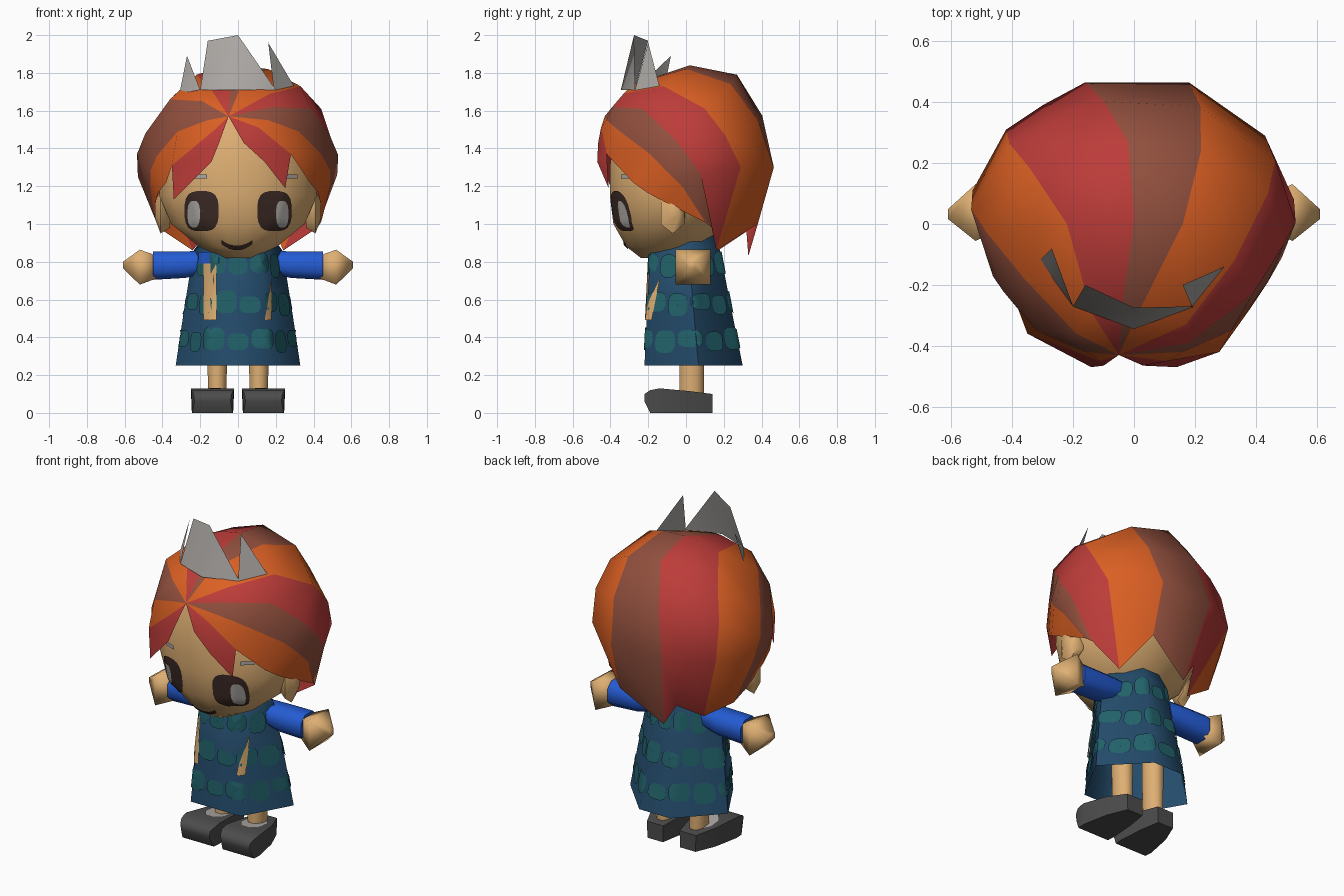
import bpy, bmesh, math
from mathutils import Vector
from mathutils.bvhtree import BVHTree

if "Cube" in bpy.data.objects:
    bpy.data.objects.remove(bpy.data.objects["Cube"])


def mat(name, r, g, b):
    m = bpy.data.materials.new(name)
    lin = [((c / 255 + 0.055) / 1.055) ** 2.4 for c in (r, g, b)]
    m.diffuse_color = (*lin, 1)
    m.use_nodes = True
    m.node_tree.nodes["Principled BSDF"].inputs["Base Color"].default_value = m.diffuse_color
    return m


SKIN = mat("skin", 222, 175, 115)
ORANGE = mat("hair orange", 218, 95, 35)
RED = mat("hair red", 188, 60, 57)
BROWN = mat("hair brown", 146, 80, 62)
BLUE = mat("sleeve blue", 36, 92, 212)
DRESS = mat("dress blue", 36, 76, 108)
TEAL = mat("dress teal", 33, 98, 106)
SHOE = mat("shoe grey", 76, 76, 76)
SILVER = mat("silver grey", 172, 168, 164)
DARK = mat("dark brown", 60, 42, 37)


def finish(name, bm, mats, angle=60):
    me = bpy.data.meshes.new(name)
    bm.to_mesh(me)
    bm.free()
    for m in mats:
        me.materials.append(m)
    ob = bpy.data.objects.new(name, me)
    bpy.context.collection.objects.link(ob)
    bpy.ops.object.select_all(action='DESELECT')
    ob.select_set(True)
    bpy.context.view_layer.objects.active = ob
    if angle:
        bpy.ops.object.shade_smooth_by_angle(angle=math.radians(angle))
    return ob


def ellipse(a0, a1, b0, b1, n, p=2.0):
    """Rounded outline between a0..a1 and b0..b1; larger p is squarer."""
    out = []
    for i in range(n):
        t = 2 * math.pi * (i + 0.5) / n
        c, s = math.cos(t), math.sin(t)
        c = math.copysign(abs(c) ** (2 / p), c)
        s = math.copysign(abs(s) ** (2 / p), s)
        out.append(((a0 + a1 + (a1 - a0) * c) / 2, (b0 + b1 + (b1 - b0) * s) / 2))
    return out


def loft(name, rings, material, caps=(True, True), angle=60):
    bm = bmesh.new()
    vs = [[bm.verts.new(p) for p in r] for r in rings]
    n = len(vs[0])
    for a, b in zip(vs, vs[1:]):
        for i in range(n):
            j = (i + 1) % n
            bm.faces.new((a[i], a[j], b[j], b[i]))
    if caps[0]:
        bm.faces.new(vs[0])
    if caps[1]:
        bm.faces.new(vs[-1])
    bmesh.ops.recalc_face_normals(bm, faces=bm.faces)
    return finish(name, bm, [material], angle)


def tree_of(ob):
    me = ob.data
    return BVHTree.FromPolygons([v.co for v in me.vertices], [tuple(p.vertices) for p in me.polygons])


def patch(bm, tree, rows, off=0.006):
    """Lay a grid of rays onto a surface as a thin painted plate."""
    grid = []
    for row in rows:
        line = []
        for o, d in row:
            co, no, _, _ = tree.ray_cast(Vector(o), Vector(d))
            if co is None:
                return
            if no.dot(Vector(d)) > 0:
                no = -no
            line.append((bm.verts.new(co + no * off), no))
        grid.append(line)
    for a, b in zip(grid, grid[1:]):
        for i in range(len(a) - 1):
            f = bm.faces.new((a[i][0], a[i + 1][0], b[i + 1][0], b[i][0]))
            f.normal_update()
            if f.normal.dot(a[i][1] + b[i + 1][1]) < 0:
                f.normal_flip()


def front(x, z):
    return (x, -2, z), (0, 1, 0)


def around(phi, z):
    c, s = math.cos(phi), math.sin(phi)
    return (2 * c, 0.02 + 2 * s, z), (-c, -s, 0)


def disc(ray, cu, cv, ru, rv, n=16, p=2.6):
    rows = []
    for k in (0.02, 0.35, 0.7, 1):
        pts = ellipse(cu - ru * k, cu + ru * k, cv - rv * k, cv + rv * k, n, p)
        rows.append([ray(u, v) for u, v in pts + pts[:1]])
    return rows


# Head: z, half width, front y, back y
HEAD = [(.82, .08, -.24, -.05), (.88, .21, -.32, .10), (1.0, .36, -.39, .20), (1.15, .425, -.41, .30),
        (1.3, .42, -.41, .30), (1.5, .35, -.385, .25), (1.6, .2, -.34, .15)]
head = loft("head", [[(x, y, z) for x, y in ellipse(-w, w, a, b, 16)] for z, w, a, b in HEAD], SKIN)
head_tree = tree_of(head)

# Face details
eyes, shine, mouth, lids = (bmesh.new() for _ in range(4))
for s in (-1, 1):
    patch(eyes, head_tree, disc(front, s * .19, 1.07, .09, .105, 20, 3))
    patch(shine, head_tree, disc(front, s * .23, 1.055, .032, .07), .009)
for xs in ((-.23, -.195, -.16), (.25, .28, .31)):
    patch(lids, head_tree, [[front(x, z) for x in xs] for z in (1.24, 1.262)], .009)
smile = [(-.085 + .16 * i / 8, .878 + .03 * ((i - 4) / 4) ** 2) for i in range(9)]
patch(mouth, head_tree, [[front(x, z + h) for x, z in smile] for h in (-.012, .01)])
finish("eyes", eyes, [DARK])
finish("eye_highlights", shine, [SILVER])
finish("eyelids", lids, [SILVER])
finish("mouth", mouth, [DARK])

# Hair: stripes fan from the parting and sweep over to the nape
PART = (-.05, -.43, 1.57)
SIDE = [[(.11, -.45, 1.51), (.28, -.42, 1.37), (.38, -.28, 1.22), (.435, -.12, 1.12), (.44, .06, 1.03)],
        [(.16, -.42, 1.55), (.32, -.35, 1.49), (.44, -.19, 1.37), (.49, -.02, 1.2), (.44, .10, 1.01)],
        [(.18, -.39, 1.62), (.39, -.23, 1.61), (.49, -.07, 1.46), (.525, .08, 1.26), (.42, .14, .98)]]
TOP = [[(.17, -.33, 1.69), (.33, -.12, 1.73), (.44, .10, 1.61), (.43, .29, 1.30), (.24, .16, .86)],
       [(.02, -.28, 1.74), (.16, 0, 1.82), (.22, .24, 1.74), (.18, .465, 1.30), (.18, .38, 1.0)],
       [(-.04, -.28, 1.74), (0, .02, 1.84), (-.02, .27, 1.79), (-.16, .465, 1.30), (-.08, .33, .83)],
       [(-.08, -.28, 1.73), (-.11, .01, 1.825), (-.19, .23, 1.745), (-.30, .39, 1.30), (-.16, .32, .96)],
       [(-.14, -.29, 1.71), (-.22, 0, 1.79), (-.34, .18, 1.68), (-.42, .31, 1.30), (-.24, .17, .86)]]
mirror = [[(-x, y, z) for x, y, z in c] for c in reversed(SIDE)]
# The left side is swept a little differently
mirror[0][:4] = [(-.19, -.36, 1.65), (-.36, -.18, 1.66), (-.49, -.02, 1.48), (-.53, .11, 1.25)]
mirror[1][2:] = [(-.43, -.22, 1.36), (-.465, -.11, 1.2), (-.44, .07, 1.03)]
mirror[2][1] = (-.35, -.36, 1.31)
COLOURS = [0, 2, 1, 0, 2, 1, 1, 0, 2, 0]  # orange, red, brown index per stripe
CENTRE = Vector((0, 0, 1.25))


def rounded(c):
    """Bulge a long strand with one extra outward point."""
    a, b = Vector(c[2]), Vector(c[3])
    mid = CENTRE + ((a + b) / 2 - CENTRE) * (1 + .18 * (a - b).length)
    return c[:3] + [mid] + c[3:]


bm = bmesh.new()
pole = bm.verts.new(PART)
curves = [[bm.verts.new(p) for p in rounded(c)] for c in SIDE + TOP + mirror]


def hair_face(verts, colour):
    f = bm.faces.new(verts)
    f.material_index = colour
    f.normal_update()
    if f.normal.dot(f.calc_center_median() - CENTRE) < 0:
        f.normal_flip()


for a, b, c in zip(curves, curves[1:], COLOURS):
    hair_face((pole, a[0], b[0]), c)
    for i in range(5):
        hair_face((a[i], a[i + 1], b[i + 1], b[i]), c)
# Fringe locks either side of the parting
for s, edge, tip in ((1, curves[0], (.25, -.41, 1.19)), (-1, curves[-1], (-.34, -.36, 1.13))):
    p = bm.verts.new((.03 if s > 0 else -.10, -.465, 1.43))
    q = bm.verts.new((s * .14, -.47, 1.33))
    t = bm.verts.new(tip)
    hair_face((pole, p, edge[0]), 1)
    hair_face((p, q, edge[1], edge[0]), 1)
    hair_face((q, t, edge[1]), 1)
finish("hair", bm, [ORANGE, RED, BROWN])

# Crown: thin pointed plates
bm = bmesh.new()
for poly in ([(-.31, -.12, 1.69), (-.2, -.27, 1.71), (-.27, -.08, 1.89)],
             [(-.2, -.27, 1.71), (0, -.345, 1.71), (0, -.275, 2.0), (-.16, -.2, 1.97)],
             [(0, -.345, 1.71), (.2, -.27, 1.71), (0, -.275, 2.0)],
             [(.19, -.27, 1.71), (.32, -.13, 1.69), (.16, -.2, 1.96)]):
    bm.faces.new([bm.verts.new(p) for p in poly])
bmesh.ops.remove_doubles(bm, verts=bm.verts, dist=.001)
finish("crown", bm, [SILVER])

# Dress: six-sided gown, open at the hem
PLAN = [(-.5, 0), (.52, 0), (1, .55), (.32, 1), (-.32, 1), (-1, .55)]
GOWN = [(.25, .33, -.22, .30), (.55, .285, -.205, .24), (.86, .235, -.19, .18), (.95, .17, -.12, .14)]
dress = loft("dress", [[(w * u, a + (b - a) * v, z) for u, v in PLAN] for z, w, a, b in GOWN],
             DRESS, (False, True), 65)
dress_tree = tree_of(dress)
bm = bmesh.new()
for row, z in enumerate((.385, .58, .785)):
    for k in range(12):
        phi = 2 * math.pi * (k + .5 * (row % 2)) / 12
        patch(bm, dress_tree, disc(around, phi, z + .008 * (-1) ** k, .235, .045 + .008 * (k % 3), 12, 3), .007)
finish("dress_patches", bm, [TEAL])

# Skin slits on the dress front
bm = bmesh.new()
for z_list, left, right in (((.49, .6, .7, .79), (-.175,) * 4, (-.115,) * 4),
                            ((.49, .57, .64, .71), (.14, .148, .158, .168), (.17,) * 4)):
    patch(bm, dress_tree, [[front(a, z), front((a + b) / 2, z), front(b, z)]
                           for z, a, b in zip(z_list, left, right)], .0095)
finish("dress_slits", bm, [SKIN])

for s, side in ((-1, "left"), (1, "right")):
    # Sleeve, hand and ear run outward along x: x, y range, z range
    def limb(rows, n, p=2.6):
        return [[(s * x, y, z) for y, z in ellipse(a, b, c, d, n, p)] for x, a, b, c, d in rows]
    loft(side + "_sleeve", limb([(.14, -.03, .10, .74, .86), (.28, -.05, .12, .71, .86),
                                 (.45, -.04, .12, .70, .86)], 8), BLUE)
    loft(side + "_hand", limb([(.43, -.01, .09, .71, .835), (.52, -.06, .135, .675, .868),
                               (.61, .015, .05, .765, .80)], 4, 16), SKIN, angle=95)
    loft(side + "_ear", limb([(.36, -.11, .0, .98, 1.14), (.41, -.14, .0, .95, 1.18),
                              (.44, -.09, -.03, 1.03, 1.12)], 6), SKIN)
    # Leg
    loft(side + "_leg", [[(x, y, z) for x, y in ellipse(s * .11 - w, s * .11 + w, -.04, .1, 8)]
                         for z, w in ((.08, .05), (.3, .058), (.6, .062))], SKIN)
    # Shoe runs toe to heel along y: y, centre, half width, bottom, top
    loft(side + "_shoe", [[(s * cx - w, y, t), (s * cx + w, y, t), (s * cx + w * .95, y, b), (s * cx - w * .95, y, b)]
                          for y, cx, w, b, t in ((-.22, .135, .10, .06, .10), (-.19, .135, .112, 0, .12),
                                                 (-.14, .135, .115, 0, .13), (.02, .125, .092, 0, .115),
                                                 (.14, .11, .055, 0, .10))], SHOE)
    # Pale ankle opening
    bm = bmesh.new()
    bm.faces.new([bm.verts.new((x, y, .135 - .107 * (y + .14)))
                  for x, y in ellipse(s * .12 - .07, s * .12 + .07, -.11, .08, 8)])
    finish(side + "_shoe_opening", bm, [SILVER], 0)
# Collar flap beside the neck
bm = bmesh.new()
patch(bm, dress_tree, [[front(x, z) for x in (-.2, -.15, -.1)] for z in (.79, .85)], .0095)
finish("collar_flap", bm, [BLUE])
